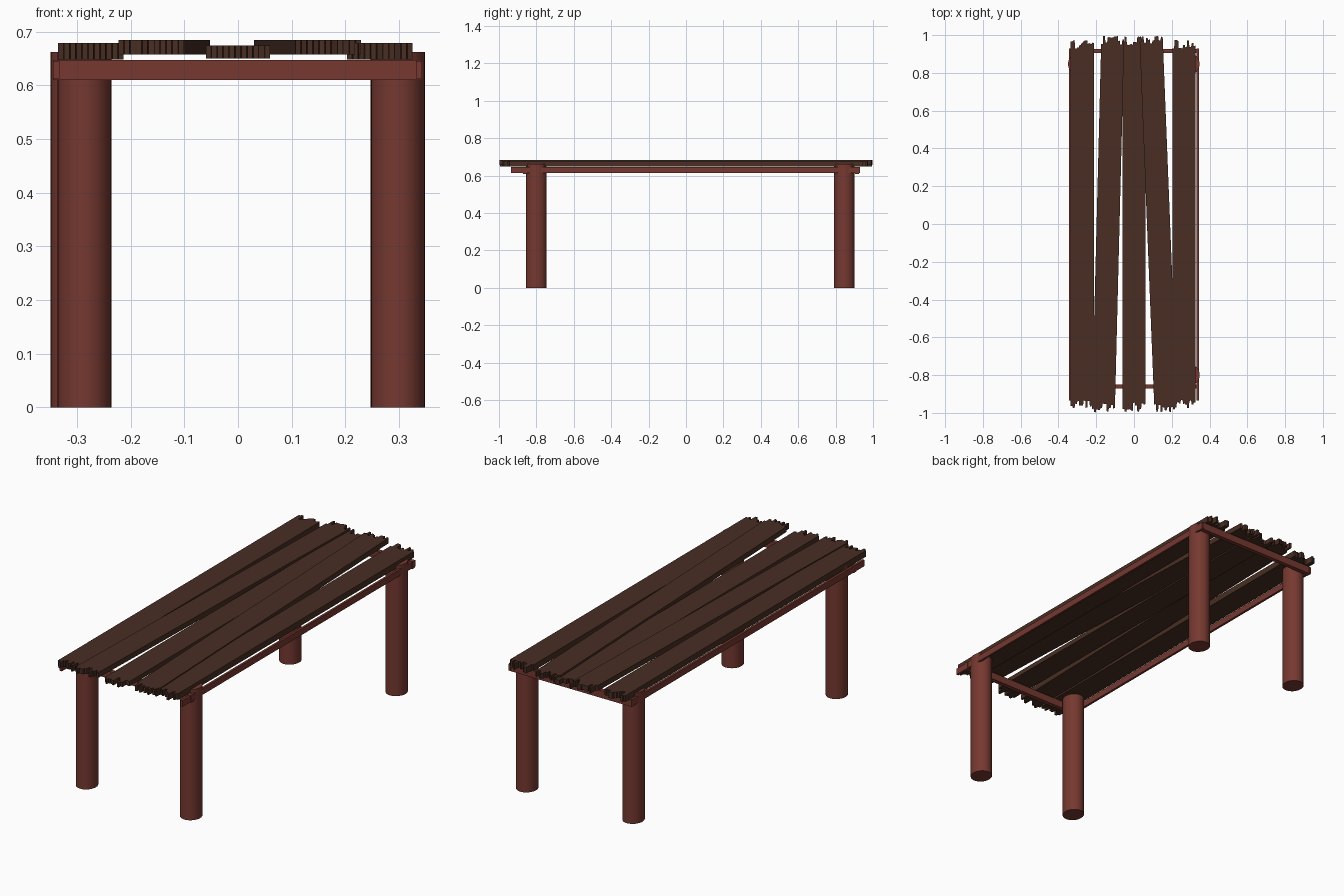
import bpy, bmesh, random
from mathutils import Vector

random.seed(4)
cube = bpy.data.objects.get("Cube")
if cube:
    bpy.data.objects.remove(cube, do_unlink=True)


def material(name, rgb):
    m = bpy.data.materials.new(name)
    m.use_nodes = True
    m.diffuse_color = (*rgb, 1)
    m.node_tree.nodes["Principled BSDF"].inputs["Base Color"].default_value = (*rgb, 1)
    return m


red_wood = material("red brown wood", (0.18, 0.04, 0.03))
dark_wood = material("dark brown wood", (0.065, 0.027, 0.017))


def make_object(name, bm, mat):
    bmesh.ops.recalc_face_normals(bm, faces=bm.faces)
    mesh = bpy.data.meshes.new(name)
    bm.to_mesh(mesh)
    bm.free()
    mesh.materials.append(mat)
    obj = bpy.data.objects.new(name, mesh)
    bpy.context.collection.objects.link(obj)
    return obj


def box(name, lo, hi, mat):
    bm = bmesh.new()
    bmesh.ops.create_cube(bm, size=1)
    lo, hi = Vector(lo), Vector(hi)
    bmesh.ops.scale(bm, vec=hi - lo, verts=bm.verts)
    bmesh.ops.translate(bm, vec=(lo + hi) / 2, verts=bm.verts)
    return make_object(name, bm, mat)


def splintered_end(x, width, y, side):
    """Row of short uneven teeth across one end of a plank, left to right."""
    teeth = 11
    points = []
    for i in range(teeth):
        depth = 0 if i in (1, 7) else random.uniform(0, 0.045)
        for edge in (i, i + 0.85):
            across = min(edge / (teeth - 0.15), 1)
            points.append((x - width / 2 + width * across,
                           y - side * (depth + random.uniform(0, 0.006))))
    return points


def plank(name, x_front, x_back, width, reach, z0, z1):
    front = splintered_end(x_front, width, -reach, -1)
    back = splintered_end(x_back, width, reach, 1)
    bm = bmesh.new()
    face = bm.faces.new([bm.verts.new((x, y, z0)) for x, y in front + back[::-1]])
    out = bmesh.ops.extrude_face_region(bm, geom=[face])
    top = [v for v in out["geom"] if isinstance(v, bmesh.types.BMVert)]
    bmesh.ops.translate(bm, vec=(0, 0, z1 - z0), verts=top)
    return make_object(name, bm, dark_wood)


# Round posts, rising a little above the rails
legs = {
    "front_left_leg": (0.298, -0.80),
    "front_right_leg": (-0.286, -0.80),
    "back_left_leg": (0.297, 0.847),
    "back_right_leg": (-0.299, 0.847),
}
for name, (x, y) in legs.items():
    bm = bmesh.new()
    bmesh.ops.create_cone(bm, cap_ends=True, segments=32, radius1=1, radius2=1, depth=0.662)
    bmesh.ops.scale(bm, vec=(0.05, 0.055, 1), verts=bm.verts)
    bmesh.ops.translate(bm, vec=(x, y, 0.331), verts=bm.verts)
    leg = make_object(name, bm, red_wood)
    bpy.ops.object.select_all(action="DESELECT")
    leg.select_set(True)
    bpy.context.view_layer.objects.active = leg
    bpy.ops.object.shade_smooth_by_angle()

# Thin rails along the sides and across the ends
box("left_side_rail", (0.332, -0.935, 0.613), (0.343, 0.93, 0.645), red_wood)
box("right_side_rail", (-0.345, -0.935, 0.613), (-0.333, 0.93, 0.645), red_wood)
for name, y in (("front_rail", -0.86), ("back_rail", 0.915)):
    box(name, (-0.345, y - 0.011, 0.61), (0.345, y + 0.011, 0.647), red_wood)

# Table top planks, two of them laid askew
plank("right_outer_plank", -0.274, -0.274, 0.122, 0.975, 0.648, 0.679)
plank("right_inner_plank", -0.162, -0.113, 0.122, 0.997, 0.657, 0.684)
plank("middle_plank", 0.0, 0.0, 0.12, 0.995, 0.65, 0.674)
plank("left_inner_plank", 0.168, 0.091, 0.122, 0.997, 0.657, 0.684)
plank("left_outer_plank", 0.264, 0.264, 0.122, 0.975, 0.648, 0.679)
